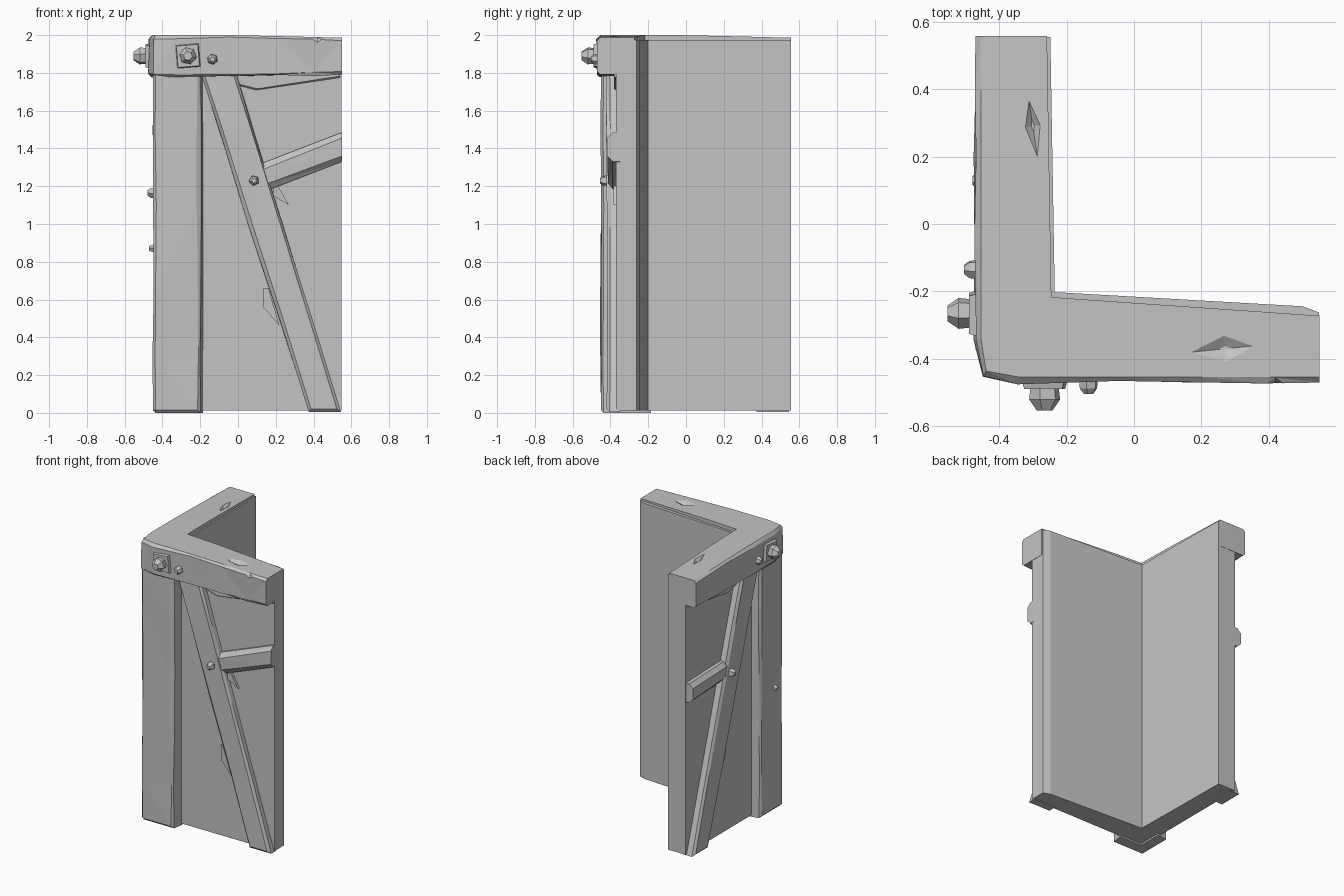
import bpy, bmesh, math, random
from mathutils import Vector, Matrix

random.seed(4)
if "Cube" in bpy.data.objects:
    bpy.data.objects.remove(bpy.data.objects["Cube"], do_unlink=True)

GREY = (0.55, 0.55, 0.55, 1)
mat = bpy.data.materials.new("plain grey")
mat.use_nodes = True
mat.diffuse_color = GREY
mat.node_tree.nodes["Principled BSDF"].inputs["Base Color"].default_value = GREY

# The left wall is the front wall with x and y swapped
SWAP = Matrix(((0, 1, 0, 0), (1, 0, 0, 0), (0, 0, 1, 0), (0, 0, 0, 1)))
SIDES = {"front": Matrix.Identity(4), "left": SWAP}


def finish(bm, name, side="front"):
    bm.transform(SIDES[side])
    bmesh.ops.recalc_face_normals(bm, faces=bm.faces)
    me = bpy.data.meshes.new(name)
    bm.to_mesh(me)
    bm.free()
    me.materials.append(mat)
    ob = bpy.data.objects.new(name, me)
    bpy.context.collection.objects.link(ob)
    return ob


def extrude(points, vec):
    """Closed prism from a planar outline."""
    bm = bmesh.new()
    face = bm.faces.new([bm.verts.new(p) for p in points])
    new = bmesh.ops.extrude_face_region(bm, geom=[face])["geom"]
    bmesh.ops.translate(bm, verts=[v for v in new if isinstance(v, bmesh.types.BMVert)], vec=vec)
    bmesh.ops.recalc_face_normals(bm, faces=bm.faces)
    return bm


def slice_up(bm, axis, stations):
    normal = [0, 0, 0]
    normal[axis] = 1
    for s in stations:
        co = [0, 0, 0]
        co[axis] = s
        bmesh.ops.bisect_plane(bm, geom=bm.verts[:] + bm.edges[:] + bm.faces[:],
                               plane_co=co, plane_no=normal)


def soften(bm, width, keep):
    edges = [e for e in bm.edges if keep(e) and e.calc_face_angle(0) > 0.5]
    bmesh.ops.bevel(bm, geom=edges, offset=width, segments=1, affect='EDGES', profile=0.5)


def roughen(bm, amount, keep):
    for v in bm.verts:
        if keep(v):
            v.co += Vector([random.uniform(-amount, amount) for _ in range(3)])
    bmesh.ops.triangulate(bm, faces=bm.faces)


def outer(v):
    return min(v.co.x, v.co.y) < -0.4


# Plain L-shaped wall, clean on the inside and reaching up behind the beam
wall = [(-0.385, -0.37), (0.548, -0.37), (0.548, -0.262), (0.5, -0.244), (-0.235, -0.202),
        (-0.248, 0.555), (-0.385, 0.555)]
bm = extrude([(x, y, 0.012) for x, y in wall], (0, 0, 1.963))
finish(bm, "wall_panels")

# Corner post with worn edges
post = [(-0.45, -0.45), (-0.2, -0.45), (-0.185, -0.36), (-0.36, -0.36), (-0.36, -0.185), (-0.45, -0.2)]
bm = extrude([(x, y, 0) for x, y in post], (0, 0, 1.82))
soften(bm, 0.014, lambda e: all(outer(v) for v in e.verts))
slice_up(bm, 2, (0.3, 0.65, 1.1, 1.5))
roughen(bm, 0.005, lambda v: outer(v) and 0.1 < v.co.z < 1.75)
finish(bm, "corner_post")

# Top beam, L-shaped, drooping slightly towards both ends
beam = [(-0.452, -0.45), (-0.34, -0.47), (0.55, -0.47), (0.55, -0.272), (-0.245, -0.217),
        (-0.258, 0.557), (-0.47, 0.557), (-0.47, -0.34)]
bm = extrude([(x, y, 1.78) for x, y in beam], (0, 0, 0.22))
soften(bm, 0.016, lambda e: all(outer(v) for v in e.verts) and abs(e.verts[0].co.z - e.verts[1].co.z) < 0.1)
slice_up(bm, 0, (-0.05, 0.2, 0.4))
slice_up(bm, 1, (-0.05, 0.2, 0.4))
for v in bm.verts:
    droop = max(v.co.x, v.co.y, 0)
    v.co.z += -0.025 * droop if v.co.z > 1.9 else 0.02 * droop
roughen(bm, 0.006, lambda v: outer(v) and max(v.co.x, v.co.y) < 0.5 and v.co.z < 1.99)
top_beam = finish(bm, "top_beam")


# Chips knocked out of the beam's top
def chip(target, centre, size, angle):
    bm = bmesh.new()
    bmesh.ops.create_cone(bm, cap_ends=True, segments=4, radius1=0, radius2=1, depth=2)
    bmesh.ops.transform(bm, verts=bm.verts, matrix=Matrix.Translation(centre)
                        @ Matrix.Rotation(angle, 4, 'Z') @ Matrix.Diagonal((*size, 1)))
    cutter = finish(bm, "chip_cutter")
    cutter.hide_render = True
    bpy.context.view_layer.objects.active = target
    mod = target.modifiers.new("chip", 'BOOLEAN')
    mod.object = cutter
    bpy.ops.object.modifier_apply(modifier=mod.name)
    bpy.data.objects.remove(cutter, do_unlink=True)


chip(top_beam, (0.27, -0.37, 1.988), (0.14, 0.06, 0.018), 0.1)
chip(top_beam, (-0.3, 0.29, 1.988), (0.035, 0.13, 0.018), 0.15)
chip(top_beam, (0.42, -0.475, 1.985), (0.08, 0.035, 0.03), 0)


# Timber bar lying on a wall, outlined in wall length and height
def bar(name, side, outline, depth, edge):
    bm = extrude([(u, -0.35, z) for u, z in outline], (0, depth + 0.35, 0))
    soften(bm, edge, lambda e: all(v.co.y < -0.36 for v in e.verts)
           and any(v.co.x < 0.54 for v in e.verts))
    slice_up(bm, 2, (0.5, 1.0, 1.5))
    roughen(bm, 0.004, lambda v: v.co.y < -0.36 and 0.05 < v.co.z < 1.75 and v.co.x < 0.5)
    finish(bm, f"{side}_{name}", side)


def facing(u, z, d):
    """Moves an upright cone so that it points out of the front wall."""
    return Matrix.Translation((u, d, z)) @ Matrix.Rotation(math.pi / 2, 4, 'X')


# Tapered bolt head: stacked cones as (radius1, radius2, start, end)
def bolt(name, side, u, z, d, stages, sides, turn):
    bm = bmesh.new()
    for r1, r2, a, b in stages:
        bmesh.ops.create_cone(bm, cap_ends=True, segments=sides, radius1=r1, radius2=r2, depth=b - a,
                              matrix=facing(u, z, d - (a + b) / 2) @ Matrix.Rotation(turn, 4, 'Z'))
    finish(bm, f"{side}_{name}", side)


ARMS = {"front": [(0.1, 1.16), (0.55, 1.33), (0.55, 1.485), (0.1, 1.31)],
        "left": [(0.12, 1.12), (0.55, 1.1), (0.55, 1.235), (0.12, 1.245)]}
BRACE_BOLT = {"front": (0.085, 1.23), "left": (0.13, 1.165)}
BRACE_DEPTH = {"front": -0.42, "left": -0.443}
STUD = [(0.03, 0.027, -0.02, 0.02), (0.027, 0.014, 0.02, 0.036)]

for side, depth in BRACE_DEPTH.items():
    bar("diagonal_brace", side, [(0.375, 0.005), (0.545, 0.005), (-0.01, 1.8), (-0.198, 1.8)], depth, 0.016)
    bar("cross_arm", side, ARMS[side], depth + 0.004, 0.028)
    bar("under_beam_strip", side, [(-0.03, 1.74), (0.1, 1.71), (0.54, 1.775), (0.54, 1.8), (-0.03, 1.8)],
        depth + 0.04, 0.008)
    bolt("plate", side, -0.265, 1.89, -0.465, [(0.092, 0.08, -0.01, 0.024)], 4, math.pi / 4 + 0.08)
    bolt("large_bolt", side, -0.265, 1.89, -0.485,
         [(0.042, 0.047, -0.01, 0.035), (0.047, 0.024, 0.035, 0.068)], 6, 0.3)
    bolt("small_bolt", side, -0.135, 1.872, -0.468, STUD, 6, 0.2)
    bolt("brace_bolt", side, *BRACE_BOLT[side], depth, STUD, 5, 0.4)
    # Raised splinters of wood
    for n, (u, z, h) in enumerate([(0.15, 0.56, 0.1), (0.2, 1.15, 0.05)]):
        bm = extrude([(u - 0.015, -0.365, z + h), (u + 0.012, -0.365, z + h), (u + 0.07, -0.365, z - h),
                      (u - 0.015, -0.365, z)], (0, depth + 0.4, 0))
        finish(bm, f"{side}_splinter_{n + 1}", side)

bolt("post_bolt", "left", -0.36, 0.87, -0.445, [(0.026, 0.014, -0.01, 0.025)], 5, 0.2)
